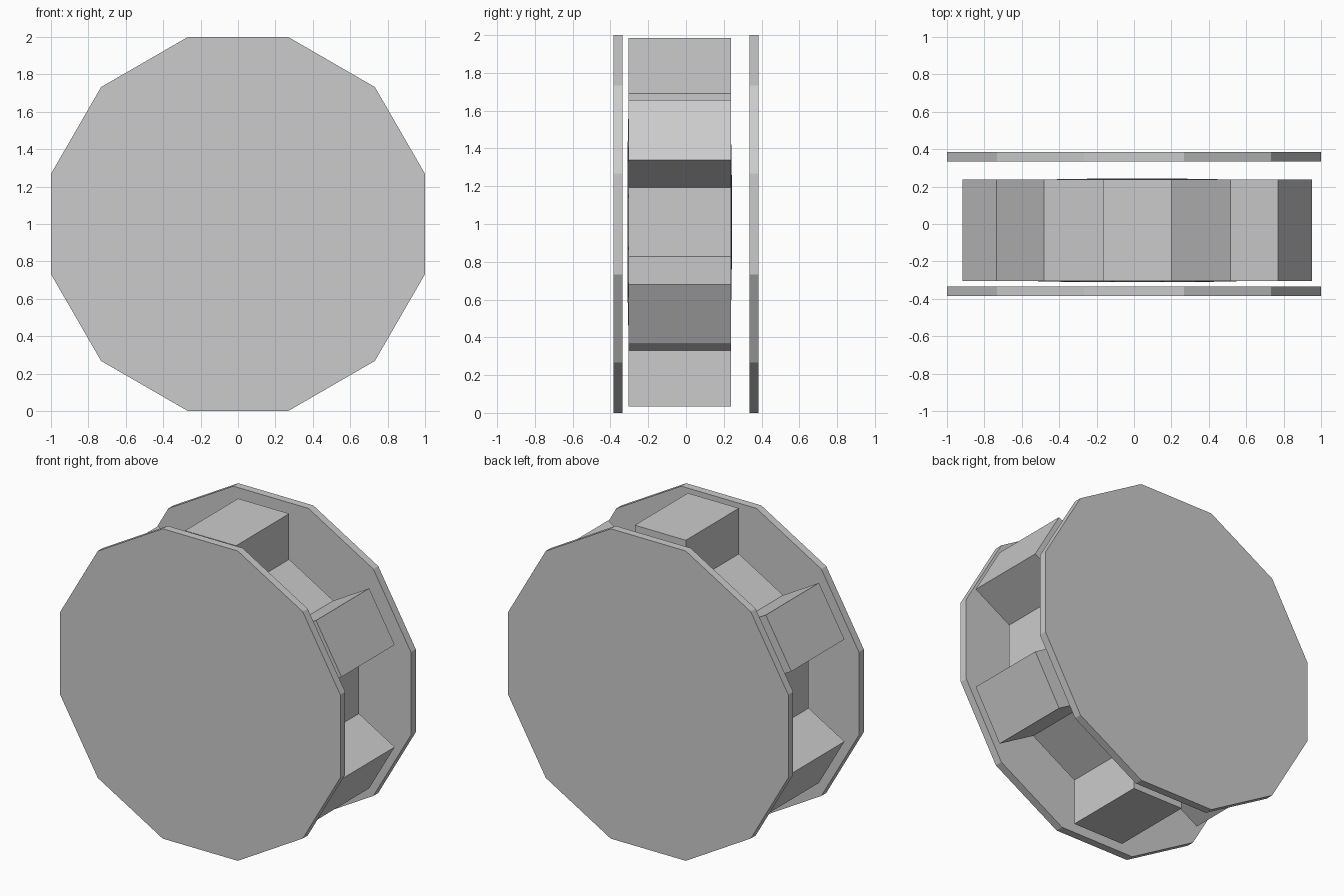
import bpy, bmesh
from math import cos, sin, pi
from mathutils import Vector

if "Cube" in bpy.data.objects:
    bpy.data.objects.remove(bpy.data.objects["Cube"])

SIDES = 12


def lathe(bm, rings, cx, cz):
    """Twelve-sided solid around the y axis from (apothem, y) rings; returns quads per band."""
    loops = []
    for r, y in rings:
        R = r / cos(pi / SIDES)
        loops.append([bm.verts.new((cx + R * cos((k - 0.5) * 2 * pi / SIDES), y,
                                    cz + R * sin((k - 0.5) * 2 * pi / SIDES)))
                      for k in range(SIDES)])
    bands = []
    for a, b in zip(loops, loops[1:]):
        bands.append([bm.faces.new((a[k], a[(k + 1) % SIDES], b[(k + 1) % SIDES], b[k]))
                      for k in range(SIDES)])
    bm.faces.new(loops[0])
    bm.faces.new(loops[-1])
    bmesh.ops.recalc_face_normals(bm, faces=bm.faces)
    return bands


def finish(bm, name):
    bmesh.ops.recalc_face_normals(bm, faces=bm.faces)
    mesh = bpy.data.meshes.new(name)
    bm.to_mesh(mesh)
    bm.free()
    bpy.context.collection.objects.link(bpy.data.objects.new(name, mesh))


# outer side plates
for name, y0, y1 in (("front_plate", -0.385, -0.335), ("back_plate", 0.335, 0.385)):
    bm = bmesh.new()
    lathe(bm, [(1.0, y0), (1.0, y1)], 0, 1)
    finish(bm, name)

# toothed core with very slightly domed ends
bm = bmesh.new()
bands = lathe(bm, [(0.2, -0.311), (0.4, -0.309), (0.58, -0.305), (0.68, -0.305),
                   (0.68, 0.237), (0.5, 0.238), (0.33, 0.241), (0.13, 0.244)],
              0.0175, 1.01)
# six teeth pulled out of every second side face
teeth = bmesh.ops.extrude_discrete_faces(bm, faces=bands[3][1::2])["faces"]
for f in teeth:
    f.normal_update()
    c = f.calc_center_median() - Vector((0.0175, 0, 1.01))
    d = Vector((c.x, 0, c.z)).normalized()
    bmesh.ops.translate(bm, verts=list(f.verts), vec=d * 0.295)
finish(bm, "toothed_core")
